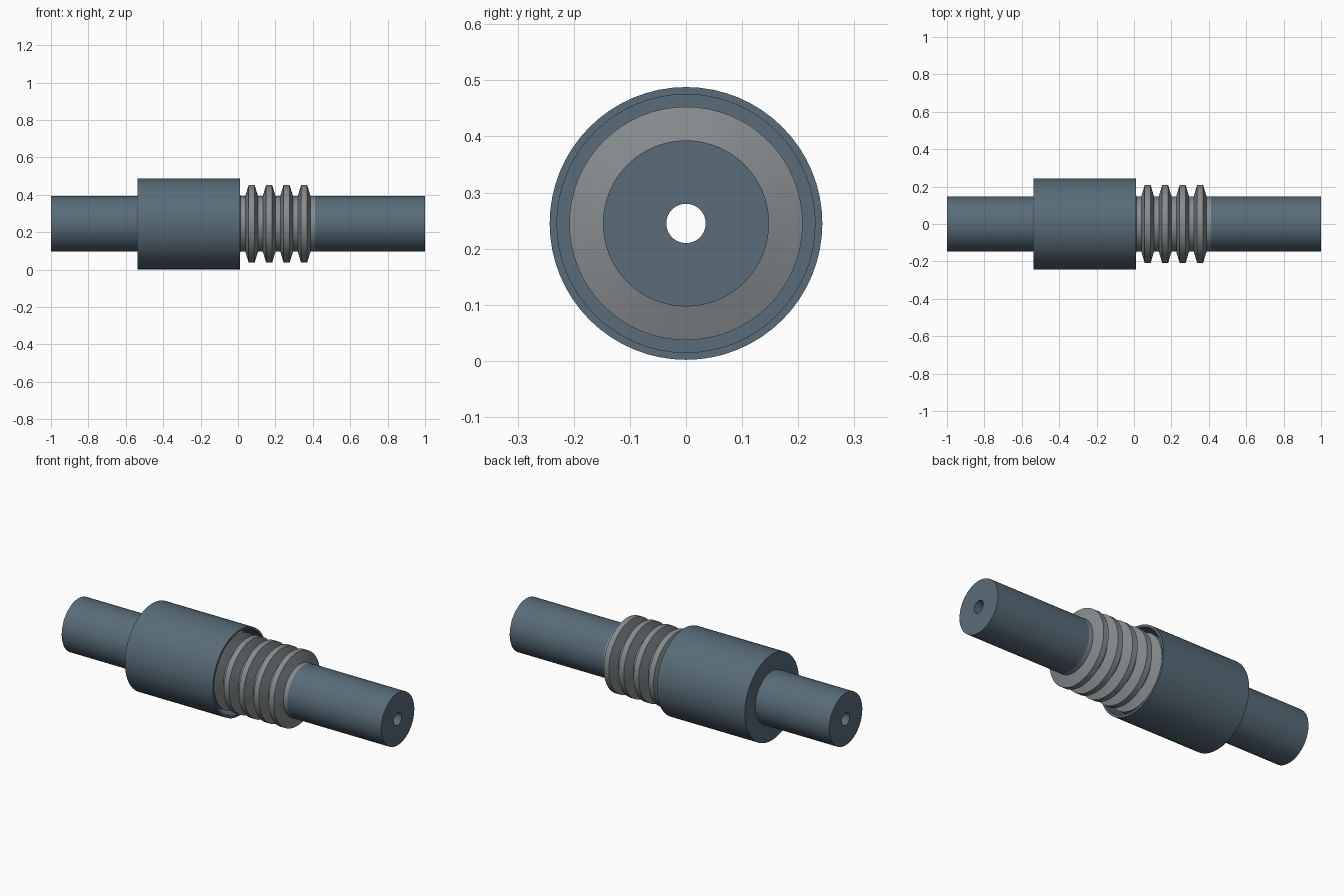
import bpy, bmesh, math

if "Cube" in bpy.data.objects:
    bpy.data.objects.remove(bpy.data.objects["Cube"])

AXIS_Z = 0.245
SIDES = 64
BORE = 0.035
PIPE_R = 0.148

steel = bpy.data.materials.new("blue_grey_steel")
steel.diffuse_color = (0.10, 0.15, 0.19, 1)
steel.use_nodes = True
steel.node_tree.nodes["Principled BSDF"].inputs["Base Color"].default_value = steel.diffuse_color
grey = bpy.data.materials.new("bellows_grey")
grey.diffuse_color = (0.24, 0.26, 0.27, 1)
grey.use_nodes = True
grey.node_tree.nodes["Principled BSDF"].inputs["Base Color"].default_value = grey.diffuse_color


def revolve(name, profile, mat):
    """Turn a closed (x, radius) profile around the horizontal axis."""
    bm = bmesh.new()
    rings = []
    for i in range(SIDES):
        a = 2 * math.pi * i / SIDES
        rings.append([bm.verts.new((x, r * math.sin(a), r * math.cos(a)))
                      for x, r in profile])
    n = len(profile)
    for i in range(SIDES):
        p, q = rings[i], rings[(i + 1) % SIDES]
        for j in range(n):
            k = (j + 1) % n
            bm.faces.new((p[j], p[k], q[k], q[j]))
    bmesh.ops.recalc_face_normals(bm, faces=bm.faces)
    mesh = bpy.data.meshes.new(name)
    bm.to_mesh(mesh)
    bm.free()
    mesh.materials.append(mat)
    ob = bpy.data.objects.new(name, mesh)
    ob.location.z = AXIS_Z
    bpy.context.collection.objects.link(ob)
    bpy.ops.object.select_all(action='DESELECT')
    ob.select_set(True)
    bpy.context.view_layer.objects.active = ob
    bpy.ops.object.shade_smooth_by_angle(angle=math.radians(25))
    return ob


# Bored pipe ends
for name, x0, x1 in (("left_pipe", -1.0, -0.54), ("right_pipe", 0.413, 1.0)):
    revolve(name, [(x0, BORE), (x0, PIPE_R), (x1, PIPE_R), (x1, BORE)], steel)

# Bellows: ten trapezoid ribs, mostly hidden within the sleeve
ribs = [(-0.54, BORE), (-0.54, PIPE_R)]
for i in range(10):
    c = -0.488 + i * 0.0935
    ribs += [(c - 0.034, PIPE_R), (c - 0.016, 0.208),
             (c + 0.016, 0.208), (c + 0.034, PIPE_R)]
ribs += [(0.413, PIPE_R), (0.413, BORE)]
revolve("bellows", ribs, grey)

# Outer sleeve: capped on the left, open on the right
revolve("guard_sleeve", [(-0.538, PIPE_R - 0.002), (-0.538, 0.243), (0.012, 0.243),
                         (0.012, 0.23), (-0.525, 0.23), (-0.525, PIPE_R - 0.002)], steel)
